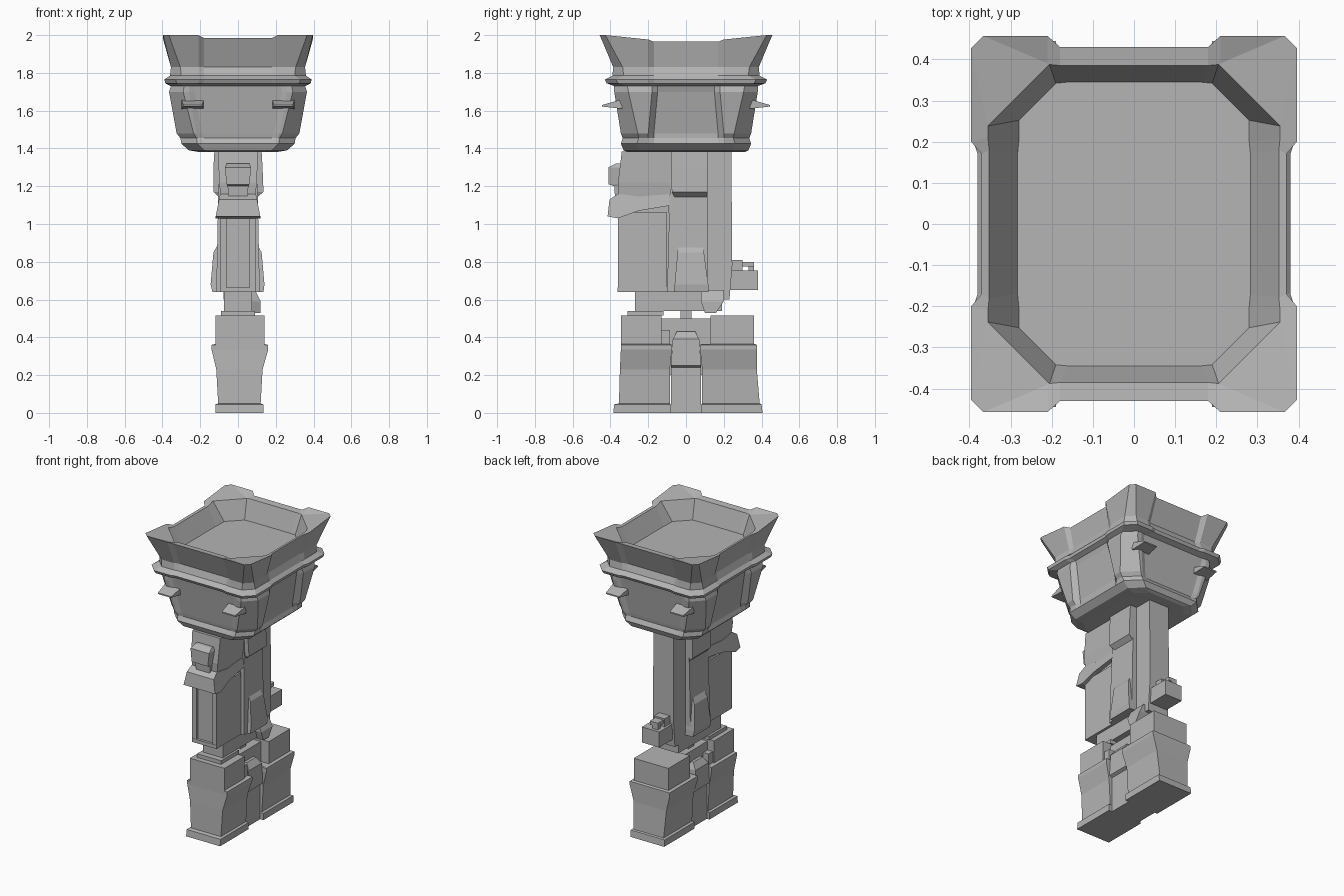
import bpy, bmesh

grey = bpy.data.materials.new("stone_grey")
grey.diffuse_color = (0.46, 0.46, 0.46, 1)


def loft(name, rings):
    """Skin a list of equally long point rings and cap both ends."""
    bm = bmesh.new()
    vs = [[bm.verts.new(p) for p in r] for r in rings]
    n = len(rings[0])
    for a, b in zip(vs, vs[1:]):
        for i in range(n):
            j = (i + 1) % n
            bm.faces.new((a[i], a[j], b[j], b[i]))
    bm.faces.new(vs[0][::-1])
    bm.faces.new(vs[-1])
    bmesh.ops.recalc_face_normals(bm, faces=bm.faces)
    me = bpy.data.meshes.new(name)
    bm.to_mesh(me)
    bm.free()
    me.materials.append(grey)
    ob = bpy.data.objects.new(name, me)
    bpy.context.collection.objects.link(ob)
    return ob


def stack(name, *levels):
    """Rectangles (z, x0, x1, y0, y1) stacked into one block."""
    return loft(name, [[(x0, y0, z), (x1, y0, z), (x1, y1, z), (x0, y1, z)]
                       for z, x0, x1, y0, y1 in levels])


def box(name, x0, x1, y0, y1, z0, z1):
    return stack(name, (z0, x0, x1, y0, y1), (z1, x0, x1, y0, y1))


def side_profile(name, pts, w0, w1):
    """Side outline (y, z) swept across x, from half-width w0 low to w1 high."""
    lo, hi = min(p[1] for p in pts), max(p[1] for p in pts)
    half = [w0 + (w1 - w0) * (z - lo) / (hi - lo) for _, z in pts]
    return loft(name, [[(s * w, y, z) for w, (y, z) in zip(half, pts)] for s in (-1, 1)])


def ring(z, mx, my, cx, cy, ch, sx=0.2, sy=0.19, zs=None, zf=None):
    """Rectangle whose chamfered corner blocks (cx, cy) stand out from the
    mid walls (mx, my); zs and zf are the side and front wall heights."""
    zs, zf = zs or z, zf or z
    q = [(mx, sy - 0.02, zs), (cx, sy + 0.01, (z + 2 * zs) / 3), (cx, cy - ch, z),
         (cx - ch, cy, z), (sx + 0.01, cy, z), (sx - 0.02, my, zf)]
    out = []
    for ax, ay, flip in ((1, 1, 0), (-1, 1, 1), (-1, -1, 0), (1, -1, 1)):
        out += [(x * ax, y * ay, h) for x, y, h in (q[::-1] if flip else q)]
    return out


# Plinth: two waisted blocks, each with a smaller block on top
stack("front_plinth", (0, -.12, .135, -.385, -.08), (.045, -.12, .135, -.38, -.08),
      (.05, -.105, .12, -.355, -.085), (.23, -.115, .13, -.35, -.085),
      (.335, -.14, .16, -.345, -.075), (.36, -.14, .16, -.345, -.075),
      (.365, -.12, .14, -.34, -.08))
stack("rear_plinth", (0, -.12, .135, .08, .405), (.045, -.12, .135, .08, .40),
      (.05, -.105, .12, .085, .39), (.23, -.115, .13, .085, .375),
      (.335, -.14, .16, .075, .375), (.36, -.14, .16, .075, .375),
      (.365, -.12, .14, .08, .365))
box("front_plinth_cap", -.12, .14, -.345, -.13, .36, .515)
box("front_plinth_step", -.11, .13, -.13, -.085, .36, .44)
box("rear_plinth_cap", -.12, .14, .13, .36, .36, .515)
stack("plinth_link", (0, -.10, .11, -.08, .08), (.24, -.10, .11, -.08, .08),
      (.25, -.12, .13, -.08, .08), (.39, -.12, .13, -.07, .07),
      (.43, -.09, .10, -.05, .05))
box("link_core", -.07, .08, -.13, .13, .2, .50)

# Broken neck between plinth and shaft
box("neck_slab", -.09, .09, -.31, -.12, .515, .54)
box("neck", -.075, .075, -.27, .19, .54, .65)
box("neck_pin", -.04, .04, -.03, .03, .42, .56)
stack("neck_shard", (.53, .07, .12, .10, .16), (.59, .05, .12, .08, .20),
      (.65, .05, .09, .08, .20))

# Shaft
box("shaft_front", -.08, .08, -.345, -.09, .64, 1.1)
for s in (-1, 1):
    xs = sorted((s * .06, s * .092))
    box("shaft_post", *xs, -.36, -.10, .64, 1.06)
box("shaft_sill", -.092, .092, -.362, -.3, .64, .665)
stack("shaft_middle", (.64, -.115, .115, -.10, .115), (1.38, -.10, .10, -.08, .115))
stack("shaft_rear", (.6, -.078, .078, .11, .23), (.78, -.078, .078, .11, .245),
      (1.38, -.075, .075, .11, .24))
stack("shaft_side_panel", (.64, -.135, .135, -.065, .12), (.68, -.145, .14, -.06, .118),
      (.85, -.13, .125, -.045, .095), (.885, -.11, .105, -.04, .085))
stack("upper_side_panel", (1.14, -.10, .10, -.06, .11), (1.17, -.13, .135, -.075, .115),
      (1.30, -.13, .13, -.08, .115), (1.385, -.125, .125, -.08, .115))

# Projecting ledge and head on the front of the shaft
side_profile("front_ledge", [(-.415, 1.04), (-.36, 1.03), (-.25, 1.07), (-.07, 1.10),
                             (-.07, 1.16), (-.25, 1.145), (-.36, 1.16), (-.405, 1.13)],
             .12, .095)
stack("front_head", (1.13, -.09, .09, -.355, -.07), (1.22, -.10, .10, -.36, -.07),
      (1.385, -.105, .105, -.34, -.07))
stack("head_knob", (1.13, -.05, .05, -.375, -.33), (1.20, -.055, .055, -.38, -.33),
      (1.21, -.06, .06, -.41, -.33), (1.30, -.07, .07, -.41, -.33),
      (1.32, -.06, .06, -.37, -.33))

# Bracket on the back of the shaft
box("rear_box", -.065, .065, .235, .38, .65, .755)
box("rear_bracket", -.05, .03, .23, .30, .74, .81)
box("rear_hook", -.04, .02, .30, .36, .775, .80)
box("rear_hook_tip", -.04, .0, .33, .36, .75, .80)

# Bowl: collar, flared body, moulding, parapet with raised corners, hollow top
loft("bowl", [
    ring(1.38, .20, .31, .20, .31, .07, .11),
    ring(1.39, .26, .33, .26, .33, .08, .15),
    ring(1.425, .30, .345, .30, .345, .085),
    ring(1.455, .29, .33, .305, .335, .085),
    ring(1.48, .29, .335, .325, .345, .09, .21),
    ring(1.70, .335, .37, .365, .38, .075, .25, .17),
    ring(1.73, .345, .375, .355, .38, .07, .25, .17),
    ring(1.745, .375, .41, .385, .42, .06),
    ring(1.765, .38, .42, .39, .43, .06),
    ring(1.785, .36, .385, .36, .39, .06),
    ring(1.83, .345, .37, .355, .385, .05),
    ring(2.0, .37, .43, .396, .457, .03, zs=1.965, zf=1.985),
    ring(1.975, .352, .385, .355, .388, .15, .20, .2, zs=1.962, zf=1.98),
    ring(1.85, .283, .345, .28, .342, .09, .18, .19)])

# Thin fins on the front and back of the bowl
for s in (-1, 1):
    for t in (-1, 1):
        loft("bowl_fin", [[(s * .18, t * .34, z0), (s * .30, t * .34, z0),
                           (s * .29, t * .445, z1), (s * .19, t * .445, z1)]
                          for z0, z1 in ((1.61, 1.622), (1.66, 1.63))])
